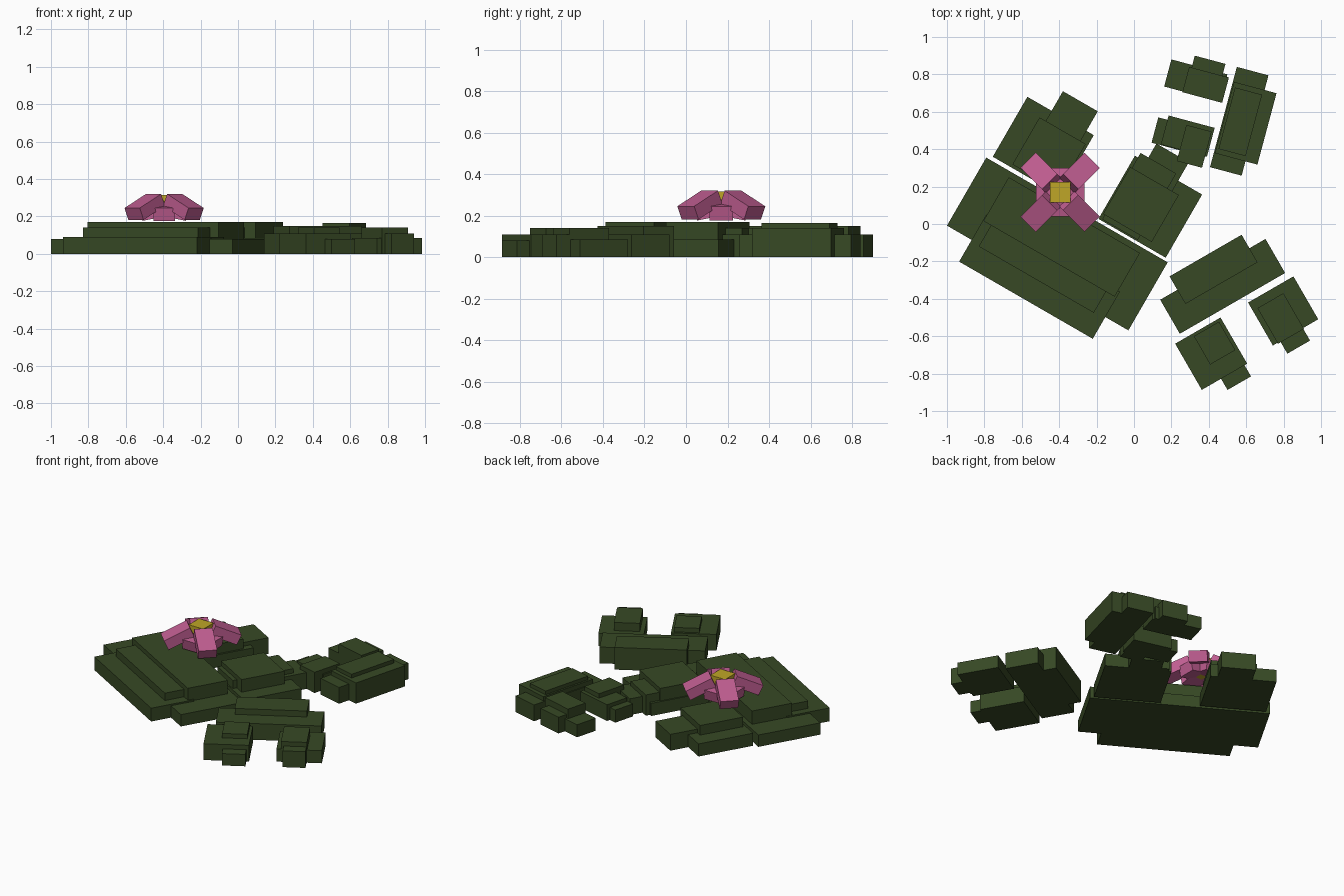
import bpy, math
from mathutils import Matrix, Vector

if "Cube" in bpy.data.objects:
    bpy.data.objects.remove(bpy.data.objects["Cube"])


def material(name, rgb):
    m = bpy.data.materials.new(name)
    m.diffuse_color = (*rgb, 1)
    m.use_nodes = True
    m.node_tree.nodes["Principled BSDF"].inputs["Base Color"].default_value = m.diffuse_color
    return m


LEAF = material("leaf_green", (0.038, 0.066, 0.018))
PETAL = material("petal_pink", (0.52, 0.11, 0.28))
CENTRE = material("stamen_yellow", (0.52, 0.38, 0.02))


def box(name, size, matrix, mat):
    """Flat-faced box with its size baked into the mesh."""
    bpy.ops.mesh.primitive_cube_add(size=1)
    ob = bpy.context.object
    ob.name = name
    ob.data.transform(Matrix.Diagonal((*size, 1)))
    ob.matrix_world = matrix
    ob.data.materials.append(mat)
    return ob


def pad(name, degrees, slabs):
    """Stack of slabs: back-left corner x, y, length, depth, height."""
    rot = Matrix.Rotation(math.radians(degrees), 4, 'Z')
    for i, (x, y, length, depth, height) in enumerate(slabs):
        mid = Vector((x, y, 0)) + rot @ Vector((length / 2, -depth / 2, height / 2))
        box(f"{name}_slab_{i + 1}", (length, depth, height),
            Matrix.Translation(mid) @ rot, LEAF)


# Large lily pad: body and two lobes
pad("large_pad_body", -30, [(-.79, .355, 1.12, .42, .08), (-.79, .05, .825, .29, .09),
                            (-.68, .14, .71, .30, .14), (-.67, .25, .81, .27, .17)])
pad("large_pad_left_lobe", -30, [(-.57, .68, .41, .37, .085), (-.38, .71, .215, .44, .11),
                                 (-.505, .57, .285, .29, .15)])
pad("large_pad_right_lobe", -30, [(.005, .365, .415, .39, .085), (.12, .43, .20, .30, .11),
                                  (.035, .38, .22, .41, .14), (-.02, .305, .30, .29, .17)])

# Front right lily pad
pad("front_pad_body", 30, [(.14, -.405, .65, .21, .11), (.19, -.28, .445, .17, .15)])
pad("front_pad_left_lobe", 30, [(.22, -.64, .28, .285, .11), (.415, -.74, .145, .17, .08),
                                (.32, -.60, .155, .175, .14)])
pad("front_pad_right_lobe", 30, [(.61, -.42, .28, .265, .085), (.72, -.52, .14, .20, .11),
                                 (.66, -.45, .16, .22, .14)])

# Back right lily pad
pad("back_pad_body", -15, [(.55, .84, .175, .555, .11), (.535, .76, .235, .395, .14),
                           (.54, .73, .15, .34, .165)])
pad("back_pad_rear_lobe", -15, [(.20, .88, .31, .15, .085), (.325, .90, .17, .15, .11),
                                (.295, .84, .22, .14, .15)])
pad("back_pad_front_lobe", -15, [(.13, .57, .27, .14, .085), (.185, .58, .255, .16, .11),
                                 (.28, .53, .14, .20, .14)])

# Flower: petals slope down and outward from the middle
FLOWER = Matrix.Translation((-.395, .17, 0))


def petal(name, turn, outer, inner, width, thick):
    """Box whose top edge runs from inner (r, z) to outer (r, z)."""
    dr, dz = outer[0] - inner[0], outer[1] - inner[1]
    tilt = math.atan2(-dz, dr)
    mid_r = (outer[0] + inner[0]) / 2 - math.sin(tilt) * thick / 2
    mid_z = (outer[1] + inner[1]) / 2 - math.cos(tilt) * thick / 2
    m = (FLOWER @ Matrix.Rotation(math.radians(turn), 4, 'Z')
         @ Matrix.Translation((mid_r, 0, mid_z)) @ Matrix.Rotation(tilt, 4, 'Y'))
    box(name, (math.hypot(dr, dz), width, thick), m, PETAL)


for i in range(4):
    petal(f"tall_petal_{i + 1}", 45 + 90 * i, (.242, .245), (.08, .32), .115, .07)
    petal(f"short_petal_{i + 1}", 90 * i, (.13, .245), (.03, .265), .115, .07)

# Yellow flower centre
box("flower_centre", (.11, .11, .12), FLOWER @ Matrix.Translation((0, 0, .255)), CENTRE)
